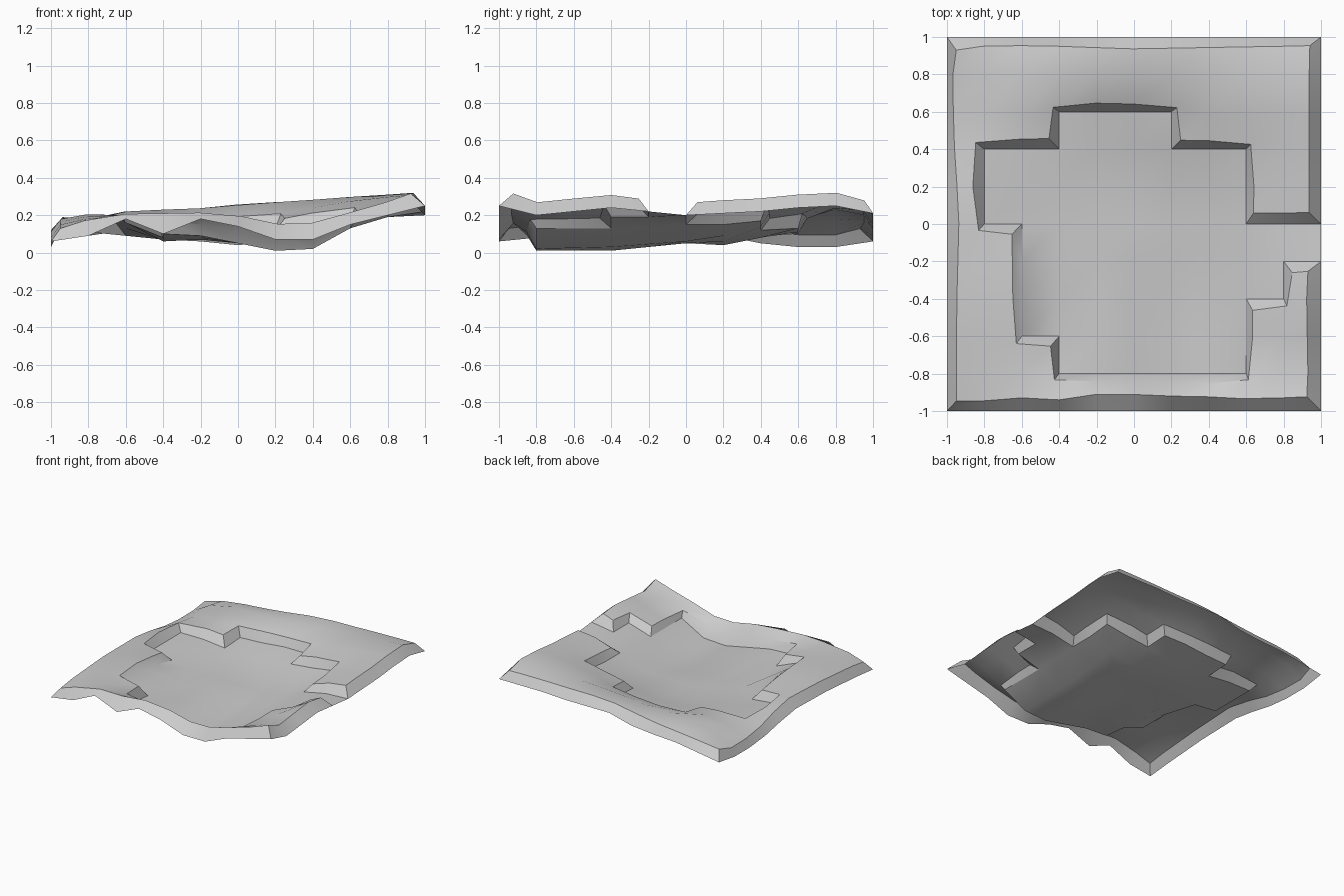
import bpy
import bmesh
from mathutils import Vector

if "Cube" in bpy.data.objects:
    bpy.data.objects.remove(bpy.data.objects["Cube"], do_unlink=True)

N = 10                 # cells per side
CELL = 2 / N
RIM_INSET = 0.06       # how far the bank top leans back
RIM_RISE = 0.07        # how far the land stands above the basin

# Ground profiles across x (hundredths), one per control row of the grid
PROFILES = {
    0: (6, 9, 18, 10, 18, 14, 7, 7, 15, 20, 25),
    1: (8, 11, 15, 10, 9, 5, 1, 2, 13, 17, 20),
    3: (11, 13, 17, 6, 7, 5, 1, 3, 13, 19, 24),
    5: (12, 11, 9, 7, 7, 5, 5, 6, 15, 19, 20),
    6: (9, 11, 10, 8, 6, 4, 6, 9, 15, 20, 21),
    7: (5, 11, 11, 9, 8, 8, 12, 14, 17, 21, 22),
    8: (3, 11, 13, 10, 11, 13, 13, 17, 21, 23, 24),
    9: (3, 12, 16, 16, 16, 19, 20, 21, 23, 24, 25),
    10: (6, 9, 12, 13, 15, 20, 20, 20, 21, 21, 21),
}
# First and last sunken cell of each row; row 4 is the outlet to the edge
BASIN = {1: (3, 7), 2: (2, 7), 3: (2, 8), 4: (2, 9),
         5: (1, 7), 6: (1, 7), 7: (3, 5)}


def height(i, j):
    """Ground height at a grid corner, blended between control rows."""
    i, j = min(max(i, 0), N), min(max(j, 0), N)
    low = max(r for r in PROFILES if r <= j)
    high = min(r for r in PROFILES if r >= j)
    t = (j - low) / (high - low) if high > low else 0
    return (PROFILES[low][i] * (1 - t) + PROFILES[high][i] * t) / 100


def is_land(i, j):
    if not (0 <= i < N and 0 <= j < N):
        return False
    first, last = BASIN.get(j, (N, 0))
    return not first <= i <= last


def ground_point(i, j):
    return Vector((i * CELL - 1, j * CELL - 1, height(i, j)))


def land_point(i, j):
    """Raised, softened point: pushed along the normal and back from the bank."""
    dx = min(i + 1, N) - max(i - 1, 0)
    dy = min(j + 1, N) - max(j - 1, 0)
    west, east = height(i - 1, j), height(i + 1, j)
    normal = Vector(((west - east) / (dx * CELL),
                     (height(i, j - 1) - height(i, j + 1)) / (dy * CELL),
                     1)).normalized()
    sw, se = is_land(i - 1, j - 1), is_land(i, j - 1)
    nw, ne = is_land(i - 1, j), is_land(i, j)
    lean = Vector(((se + ne) - (sw + nw), (nw + ne) - (sw + se), 0))
    lean = Vector([max(-1, min(1, c)) for c in lean])
    if sw + se + nw + ne == 3:
        lean *= 0.6
    point = ground_point(i, j)
    if 0 < i < N:
        point.z = (point.z + (west + east) / 2) / 2
    return point + normal * RIM_RISE + lean * RIM_INSET


bm = bmesh.new()
corners = {}


def corner(i, j, raised):
    key = (i, j, raised)
    if key not in corners:
        corners[key] = bm.verts.new((land_point if raised else ground_point)(i, j))
    return corners[key]


# Basin floor, raised land and the sloping banks between them
for j in range(N):
    for i in range(N):
        land = is_land(i, j)
        ring = [(i, j), (i + 1, j), (i + 1, j + 1), (i, j + 1)]
        bm.faces.new([corner(a, b, land) for a, b in ring])
        if not land:
            continue
        sides = [(0, -1), (1, 0), (0, 1), (-1, 0)]
        for k, (sx, sy) in enumerate(sides):
            if not is_land(i + sx, j + sy):
                a, b = ring[k], ring[(k + 1) % 4]
                bm.faces.new([corner(*a, False), corner(*b, False),
                              corner(*b, True), corner(*a, True)])

mesh = bpy.data.meshes.new("terrain_tile")
bm.to_mesh(mesh)
bm.free()

# Plain grey surface
grey = bpy.data.materials.new("light_grey")
grey.use_nodes = True
colour = (0.6, 0.6, 0.6, 1)
grey.diffuse_color = colour
grey.node_tree.nodes["Principled BSDF"].inputs["Base Color"].default_value = colour
mesh.materials.append(grey)

terrain = bpy.data.objects.new("terrain_tile", mesh)
bpy.context.collection.objects.link(terrain)
bpy.ops.object.select_all(action="DESELECT")
terrain.select_set(True)
bpy.context.view_layer.objects.active = terrain
bpy.ops.object.shade_smooth_by_angle()
